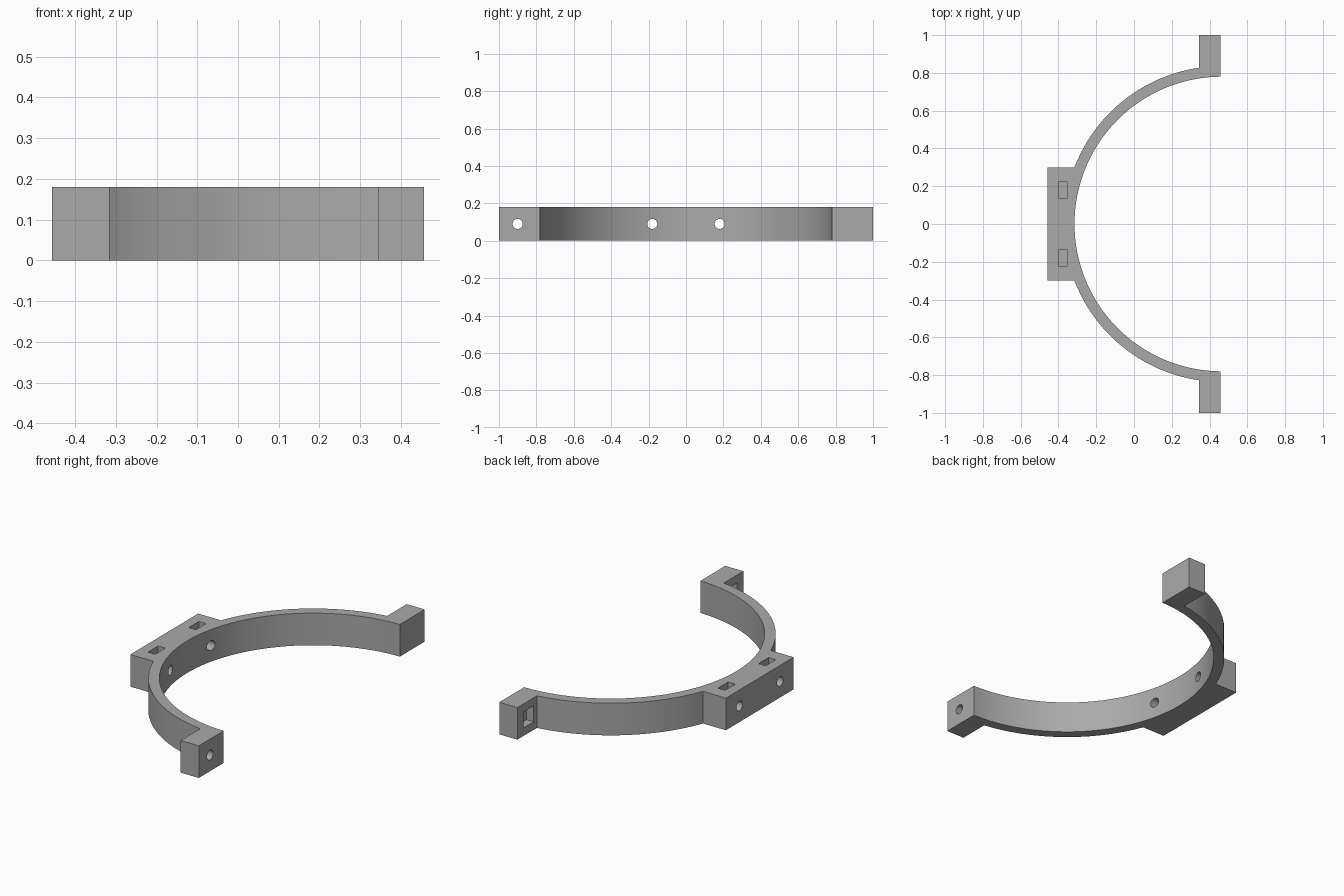
import bpy, bmesh, math
from mathutils import Vector

cube = bpy.data.objects.get("Cube")
if cube:
    bpy.data.objects.remove(cube, do_unlink=True)

HEIGHT = 0.18
CX, R_IN, R_OUT = 0.465, 0.78, 0.836      # arc centre and radii
X_END, X_TAB, PAD_Y = 0.457, 0.345, 0.3   # tab faces, mount half width
MID = HEIGHT / 2

grey = bpy.data.materials.new("grey plastic")
grey.use_nodes = True
grey.diffuse_color = (0.4, 0.4, 0.4, 1)
grey.node_tree.nodes["Principled BSDF"].inputs["Base Color"].default_value = (0.4, 0.4, 0.4, 1)


def arc(radius, start, end, steps):
    return [(CX + radius * math.cos(start + (end - start) * i / steps),
             radius * math.sin(start + (end - start) * i / steps)) for i in range(steps + 1)]


def make_object(name, bm):
    bmesh.ops.recalc_face_normals(bm, faces=bm.faces)
    mesh = bpy.data.meshes.new(name)
    bm.to_mesh(mesh)
    bm.free()
    mesh.materials.append(grey)
    obj = bpy.data.objects.new(name, mesh)
    bpy.context.collection.objects.link(obj)
    return obj


def add_box(bm, lo, hi):
    lo, hi = Vector(lo), Vector(hi)
    verts = bmesh.ops.create_cube(bm, size=1)["verts"]
    for v in verts:
        v.co = (lo + hi) / 2 + v.co * (hi - lo)


# Half outline: inner arc from the middle to the tab, tab, outer arc, rear mount
half = arc(R_IN, math.pi, math.acos((X_END - CX) / R_IN), 32)
half += [(X_END, 1), (X_TAB, 1)]
half += arc(R_OUT, math.acos((X_TAB - CX) / R_OUT), math.pi - math.asin(PAD_Y / R_OUT), 24)
half += [(-0.457, PAD_Y)]
outline = half + [(x, -y) for x, y in reversed(half[1:])]

bm = bmesh.new()
face = bm.faces.new([bm.verts.new((x, y, 0)) for x, y in outline])
top = bmesh.ops.extrude_face_region(bm, geom=[face])["geom"]
bmesh.ops.translate(bm, vec=(0, 0, HEIGHT), verts=[e for e in top if isinstance(e, bmesh.types.BMVert)])
clamp = make_object("half_ring_clamp", bm)


def cut(bm, name):
    cutter = make_object(name, bm)
    cutter.hide_render = True
    mod = clamp.modifiers.new(name, "BOOLEAN")
    mod.operation = "DIFFERENCE"
    mod.solver = "EXACT"
    mod.object = cutter
    bpy.context.view_layer.objects.active = clamp
    bpy.ops.object.modifier_apply(modifier=name)
    bpy.data.objects.remove(cutter, do_unlink=True)


# Nut pockets: slots from the top of the mount, square recesses behind the tabs
bm = bmesh.new()
for side in (-1, 1):
    y = side * 0.18
    add_box(bm, (-0.4, y - 0.045, MID - 0.045), (-0.355, y + 0.045, 0.3))
    y = side * 0.9
    add_box(bm, (0.3, y - 0.045, MID - 0.045), (0.39, y + 0.045, MID + 0.045))
cut(bm, "nut_pockets")

# Bolt holes through mount and tabs
bm = bmesh.new()
for y in (-0.9, -0.18, 0.18, 0.9):
    verts = bmesh.ops.create_cone(bm, cap_ends=True, segments=24, radius1=0.027,
                                  radius2=0.027, depth=1.4)["verts"]
    for v in verts:
        v.co = Vector((v.co.z, y + v.co.y, MID + v.co.x))
cut(bm, "bolt_holes")

bpy.ops.object.select_all(action="DESELECT")
clamp.select_set(True)
bpy.context.view_layer.objects.active = clamp
bpy.ops.object.shade_smooth_by_angle(angle=math.radians(30))
